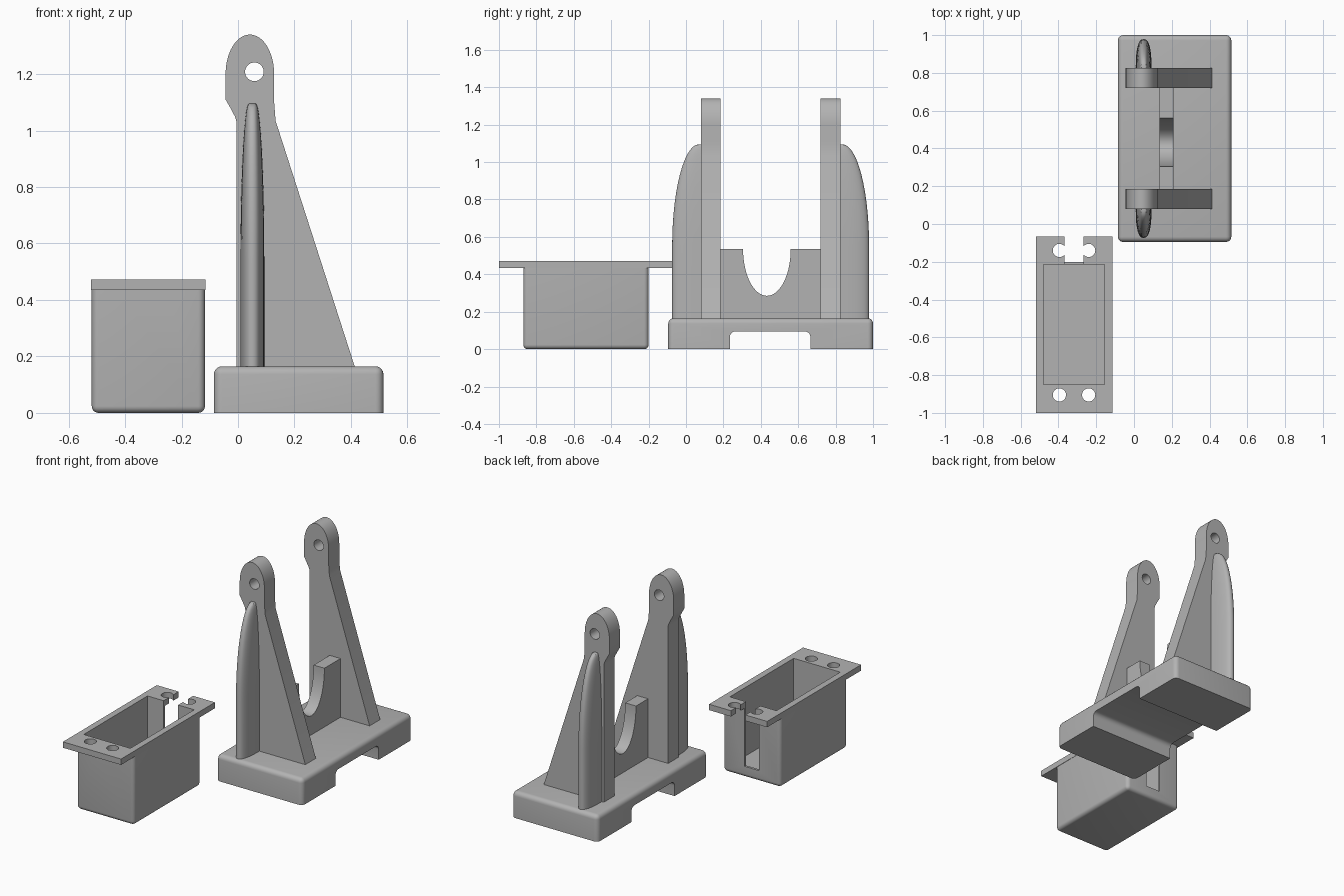
import bpy, bmesh
from math import sin, cos, pi, radians, sqrt

if "Cube" in bpy.data.objects:
    bpy.data.objects.remove(bpy.data.objects["Cube"])

grey = bpy.data.materials.new("plain_grey")
grey.use_nodes = True
GREY = (0.45, 0.45, 0.45, 1)
grey.diffuse_color = GREY
grey.node_tree.nodes["Principled BSDF"].inputs["Base Color"].default_value = GREY

MID = 0.4525          # mirror plane of the stand along y
BASE_TOP = 0.165


def finish(name, bm):
    bmesh.ops.recalc_face_normals(bm, faces=bm.faces)
    mesh = bpy.data.meshes.new(name)
    bm.to_mesh(mesh)
    bm.free()
    obj = bpy.data.objects.new(name, mesh)
    bpy.context.collection.objects.link(obj)
    mesh.materials.append(grey)
    return obj


def box(name, x, y, z, radius=0, rounded=None):
    """Box from ranges; edges chosen by rounded(direction, mid) get rounded."""
    bm = bmesh.new()
    bmesh.ops.create_cube(bm, size=1)
    for v in bm.verts:
        for i, (lo, hi) in enumerate((x, y, z)):
            v.co[i] = lo if v.co[i] < 0 else hi
    if radius:
        edges = [e for e in bm.edges if rounded(
            (e.verts[1].co - e.verts[0].co).normalized(),
            (e.verts[0].co + e.verts[1].co) / 2)]
        bmesh.ops.bevel(bm, geom=edges, offset=radius, segments=5,
                        profile=0.5, affect='EDGES')
    return finish(name, bm)


def prism(name, points, lo, hi, axis):
    """Extrude a profile along x, y or z."""
    place = {'x': lambda a, b, t: (t, a, b),
             'y': lambda a, b, t: (a, t, b),
             'z': lambda a, b, t: (a, b, t)}[axis]
    bm = bmesh.new()
    rings = [[bm.verts.new(place(a, b, t)) for a, b in points] for t in (lo, hi)]
    bm.faces.new(rings[0])
    bm.faces.new(rings[1])
    n = len(points)
    for i in range(n):
        j = (i + 1) % n
        bm.faces.new((rings[0][i], rings[0][j], rings[1][j], rings[1][i]))
    return finish(name, bm)


def arc(cx, cy, rx, ry, start, end, n):
    return [(cx + rx * cos(radians(start + (end - start) * i / n)),
             cy + ry * sin(radians(start + (end - start) * i / n)))
            for i in range(n + 1)]


def circle(cx, cy, r):
    return arc(cx, cy, r, r, 0, 360, 32)[:-1]


def combine(obj, others, operation='DIFFERENCE'):
    bpy.context.view_layer.objects.active = obj
    for other in others:
        mod = obj.modifiers.new("combine", 'BOOLEAN')
        mod.operation, mod.solver, mod.object = operation, 'EXACT', other
        bpy.ops.object.modifier_apply(modifier=mod.name)
        bpy.data.objects.remove(other)


def smooth(obj):
    bpy.ops.object.select_all(action='DESELECT')
    obj.select_set(True)
    bpy.context.view_layer.objects.active = obj
    bpy.ops.object.shade_smooth_by_angle(angle=radians(32))


# Stand base with a rounded channel underneath
base = box("stand_base", (-0.085, 0.515), (-0.095, 1.0), (0, BASE_TOP), 0.028,
           lambda d, m: abs(d.z) > 0.9 or m.z > 0.16)
combine(base, [box("channel_cutter", (-0.5, 1), (0.235, 0.665), (-0.1, 0.095), 0.03,
                   lambda d, m: abs(d.x) > 0.9 and m.z > 0)])
smooth(base)

# Pair of tapered arms with rounded, drilled heads
arm_profile = ([(-0.005, 0.15), (0.418, 0.15), (0.133, 1.035), (0.128, 1.1)]
               + arc(0.042, 1.2, 0.086, 0.14, 0, 180, 24)
               + [(-0.044, 1.11), (-0.027, 1.08), (-0.01, 1.048), (-0.005, 1.03)])
for name, lo in (("front_arm", 0.08), ("back_arm", 0.72)):
    arm = prism(name, arm_profile, lo, lo + 0.105, 'y')
    combine(arm, [prism("pivot_cutter", circle(0.058, 1.208, 0.033),
                        lo - 0.1, lo + 0.2, 'y')])
    smooth(arm)


# Rounded ribs that brace the outer side of each arm
def rib(name, flip):
    bm = bmesh.new()
    levels = [0.15] + [0.55 + 0.545 * sin(pi / 2 * i / 14) for i in range(15)]
    rings = []
    for z in levels:
        t = max(0, (z - 0.55) / 0.545)
        shrink = sqrt(max(0, 1 - t * t))
        width, depth = 0.012 + 0.03 * shrink, 0.012 + 0.143 * shrink
        ring = []
        for i in range(17):
            a = pi * i / 16
            x = 0.051 + width * (1 if cos(a) > 0 else -1) * abs(cos(a)) ** 0.8
            y = 0.081 - depth * abs(sin(a)) ** 0.8
            ring.append(bm.verts.new((x, 2 * MID - y if flip else y, z)))
        rings.append(ring)
    for low, high in zip(rings, rings[1:]):
        for i in range(17):
            j = (i + 1) % 17
            bm.faces.new((low[i], low[j], high[j], high[i]))
    bm.faces.new(rings[0])
    bm.faces.new(rings[-1])
    smooth(finish(name, bm))


rib("front_rib", False)
rib("back_rib", True)

# Cross wall between the arms with a deep scooped cradle
wall_profile = ([(0.18, 0.15), (0.725, 0.15), (0.725, 0.535)]
                + arc(0.4325, 0.535, 0.1275, 0.25, 0, -180, 28)
                + [(0.18, 0.535)])
smooth(prism("cradle_wall", wall_profile, 0.135, 0.21, 'x'))

# Open tray: rounded body joined to a long flange
tray = box("tray", (-0.518, -0.117), (-0.87, -0.2), (0, 0.45), 0.024,
           lambda d, m: abs(d.z) > 0.9 or m.z < 0.01)
combine(tray, [box("flange", (-0.52, -0.115), (-1.0, -0.065), (0.435, 0.472))], 'UNION')

# Cavity, cable slot and screw holes
cutters = [box("cavity_cutter", (-0.48, -0.155), (-0.85, -0.215), (0.04, 0.6)),
           box("slot_cutter", (-0.368, -0.267), (-0.23, 0.1), (0.07, 0.6))]
for x in (-0.395, -0.24):
    for y in (-0.905, -0.14):
        cutters.append(prism("screw_cutter", circle(x, y, 0.035), 0.4, 0.6, 'z'))
combine(tray, cutters)
smooth(tray)
